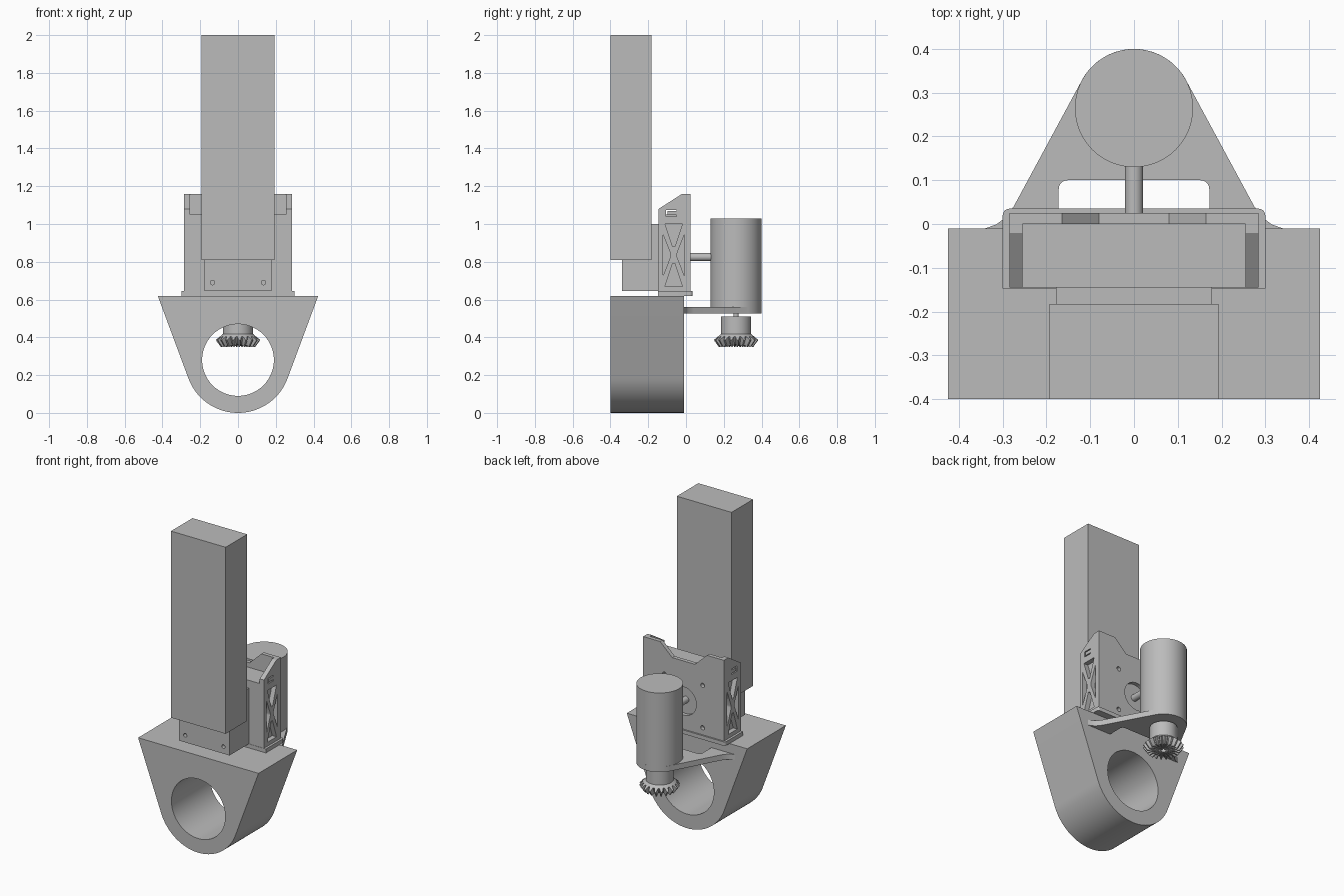
import bpy, bmesh
from math import sin, cos, pi, radians

cube = bpy.data.objects.get("Cube")
if cube:
    bpy.data.objects.remove(cube, do_unlink=True)

GREY = (0.5, 0.5, 0.5, 1)
grey = bpy.data.materials.new("plain grey")
grey.use_nodes = True
grey.diffuse_color = GREY
grey.node_tree.nodes["Principled BSDF"].inputs["Base Color"].default_value = GREY


def finish(name, bm):
    """Turn a bmesh into a clean, shaded object."""
    bmesh.ops.remove_doubles(bm, verts=bm.verts, dist=1e-5)
    bmesh.ops.recalc_face_normals(bm, faces=bm.faces)
    mesh = bpy.data.meshes.new(name)
    bm.to_mesh(mesh)
    bm.free()
    mesh.materials.append(grey)
    ob = bpy.data.objects.new(name, mesh)
    bpy.context.collection.objects.link(ob)
    bpy.ops.object.select_all(action='DESELECT')
    ob.select_set(True)
    bpy.context.view_layer.objects.active = ob
    bpy.ops.object.shade_smooth_by_angle(angle=radians(30))
    return ob


def arc(a, b, r, start=0, end=360, n=48):
    steps = n if end - start == 360 else n + 1
    angles = [radians(start + (end - start) * i / n) for i in range(steps)]
    return [(a + r * cos(t), b + r * sin(t)) for t in angles]


def rect(a0, a1, b0, b1):
    return [(a0, b0), (a1, b0), (a1, b1), (a0, b1)]


def mirrored(points):
    """Close a right-hand outline with its mirror image."""
    return points + [(-a, b) for a, b in reversed(points)]


def prism(name, axis, lo, hi, outline, holes=()):
    """Extrude an outline with holes along an axis from lo to hi."""
    curve = bpy.data.curves.new(name, 'CURVE')
    curve.dimensions = '2D'
    curve.fill_mode = 'BOTH'
    curve.extrude = (hi - lo) / 2
    for loop in [outline, *holes]:
        spline = curve.splines.new('POLY')
        spline.points.add(len(loop) - 1)
        for point, (a, b) in zip(spline.points, loop):
            point.co = (a, b, 0, 1)
        spline.use_cyclic_u = True
    temp = bpy.data.objects.new(name + " outline", curve)
    mesh = bpy.data.meshes.new_from_object(temp)
    bm = bmesh.new()
    bm.from_mesh(mesh)
    bpy.data.objects.remove(temp)
    bpy.data.meshes.remove(mesh)
    bpy.data.curves.remove(curve)
    for v in bm.verts:
        a, b, t = v.co
        t += (lo + hi) / 2
        v.co = {'X': (t, a, b), 'Y': (a, t, b), 'Z': (a, b, t)}[axis]
    return finish(name, bm)


# Clamp base: tapered block with a round bottom and a bore
prism("clamp_base", 'Y', -0.4, -0.01,
      [(-0.425, 0.62)] + arc(0, 0.28, 0.28, 200.4, 339.6) + [(0.425, 0.62)],
      [arc(0, 0.28, 0.19, n=64)])

# Upright bar and the carrier blocks behind it
prism("upright_bar", 'Z', 0.81, 2.0, rect(-0.193, 0.193, -0.4, -0.183))
prism("carrier_block", 'Y', -0.34, -0.183, rect(-0.178, 0.178, 0.645, 0.81),
      [arc(s * 0.135, 0.69, 0.012, n=16) for s in (-1, 1)])
prism("carrier_back", 'Y', -0.183, -0.145, rect(-0.178, 0.178, 0.645, 1.0))

# Housing: foot flange, core, notched back plate
corner = arc(0.285, 0.02, 0.015, 0, 90, 6)
prism("housing_foot", 'Z', 0.62, 0.645, mirrored([(0.3, -0.147)] + corner))
prism("housing_core", 'Z', 0.645, 1.05, rect(-0.255, 0.255, -0.145, 0.0))
prism("back_plate", 'Y', 0.0, 0.025,
      mirrored([(0.285, 0.645), (0.285, 1.16), (0.165, 1.16), (0.08, 1.08)]),
      [arc(0, 0.825, 0.09)] + [arc(s * 0.135, z, 0.014, n=16)
                               for s in (-1, 1) for z in (0.69, 0.96)])

# Side plates with cross-braced windows and a bracket-shaped slot
side = [(-0.145, 0.645), (0.0, 0.645), (0.0, 1.16), (-0.02, 1.16), (-0.145, 1.08)]
MID_Y, MID_Z = -0.065, 0.835
windows = []
for s in (-1, 1):
    windows.append([(MID_Y - 0.046, MID_Z + s * 0.165), (MID_Y + 0.046, MID_Z + s * 0.165),
                    (MID_Y + 0.006, MID_Z + s * 0.045), (MID_Y - 0.006, MID_Z + s * 0.045)])
    windows.append([(MID_Y + s * 0.057, MID_Z - 0.11), (MID_Y + s * 0.057, MID_Z + 0.11),
                    (MID_Y + s * 0.016, MID_Z + 0.006), (MID_Y + s * 0.016, MID_Z - 0.006)])
slot = [(-0.05, 1.04), (-0.105, 1.04), (-0.105, 1.075), (-0.05, 1.075),
        (-0.05, 1.068), (-0.098, 1.068), (-0.098, 1.047), (-0.05, 1.047)]
for label, x in (("left", 0.255), ("right", -0.285)):
    prism(label + "_side_plate", 'X', x, x + 0.03, side, windows + [slot])

# Motor arm: two tapered legs joined under the motor
MOTOR_Y = 0.265
leg = [(0.172, -0.01), (0.34, -0.01), (0.315, -0.001), (0.295, 0.014), (0.275, 0.04)]
inner = arc(0.152, 0.08, 0.02, 0, 90, 6)
prism("motor_arm", 'Z', 0.525, 0.56,
      leg + arc(0, MOTOR_Y, 0.135, 28.4, 151.6) + [(-a, b) for a, b in reversed(leg)]
      + [(-a, b) for a, b in inner] + inner[::-1])

# Motor and its shafts
prism("motor_body", 'Z', 0.56, 1.03, arc(0, MOTOR_Y, 0.135, n=64))
prism("drive_shaft", 'Y', 0.0, 0.14, arc(0, 0.825, 0.021, n=32))
prism("gear_shaft", 'Z', 0.5, 0.53, arc(0, MOTOR_Y, 0.014, n=24))
prism("gear_hub", 'Z', 0.41, 0.51, arc(0, MOTOR_Y, 0.08))

# Bevel gear: rings of (tip radius, tip z, root radius, root z) joined by faces
TEETH = 20
rings = [(0.08, 0.417, 0.08, 0.417), (0.118, 0.386, 0.096, 0.404),
         (0.092, 0.35, 0.078, 0.368), (0.07, 0.358, 0.07, 0.362),
         (0.016, 0.358, 0.016, 0.358), (0.016, 0.4, 0.016, 0.4)]
bm = bmesh.new()
loops = []
for tip_r, tip_z, root_r, root_z in rings:
    loop = []
    for i in range(TEETH * 4):
        r, z = (tip_r, tip_z) if i % 4 < 2 else (root_r, root_z)
        t = 2 * pi * (i + 0.5) / (TEETH * 4)
        loop.append(bm.verts.new((r * cos(t), MOTOR_Y + r * sin(t), z)))
    loops.append(loop)
for low, high in zip(loops, loops[1:]):
    for i in range(len(low)):
        j = (i + 1) % len(low)
        bm.faces.new((low[i], low[j], high[j], high[i]))
bm.faces.new(loops[0])
bm.faces.new(loops[-1])
finish("bevel_gear", bm)
